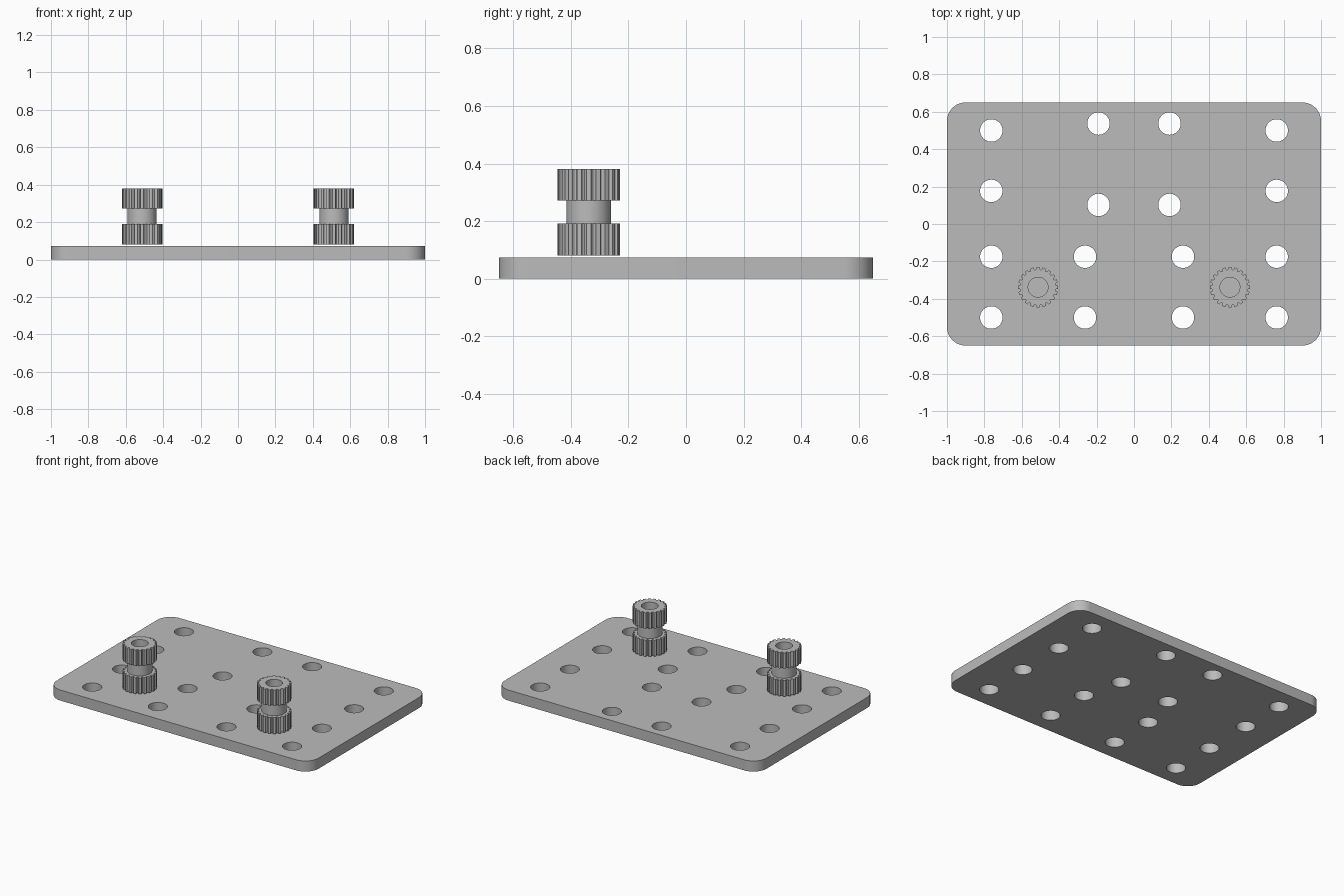
import bpy, bmesh
from math import sin, cos, pi

cube = bpy.data.objects.get("Cube")
if cube:
    bpy.data.objects.remove(cube, do_unlink=True)

GREY = (0.5, 0.5, 0.5, 1)
grey = bpy.data.materials.new("plain grey")
grey.use_nodes = True
grey.diffuse_color = GREY
for node in grey.node_tree.nodes:
    if node.type == 'BSDF_PRINCIPLED':
        node.inputs["Base Color"].default_value = GREY


def make_object(name, bm, location=(0, 0, 0)):
    bmesh.ops.recalc_face_normals(bm, faces=bm.faces[:])
    mesh = bpy.data.meshes.new(name)
    bm.to_mesh(mesh)
    bm.free()
    mesh.materials.append(grey)
    obj = bpy.data.objects.new(name, mesh)
    obj.location = location
    bpy.context.collection.objects.link(obj)
    return obj


def activate(obj):
    bpy.ops.object.select_all(action='DESELECT')
    obj.select_set(True)
    bpy.context.view_layer.objects.active = obj


def prism(bm, outline, bottom, top):
    """Closed solid standing on an outline of x, y points."""
    face = bm.faces.new([bm.verts.new((x, y, bottom)) for x, y in outline])
    result = bmesh.ops.extrude_face_region(bm, geom=[face], use_keep_orig=True)
    verts = [v for v in result["geom"] if isinstance(v, bmesh.types.BMVert)]
    bmesh.ops.translate(bm, verts=verts, vec=(0, 0, top - bottom))


def circle(cx, cy, radius, count):
    return [(cx + radius * cos(2 * pi * i / count),
             cy + radius * sin(2 * pi * i / count)) for i in range(count)]


# Base plate with rounded corners
THICK, HALF_X, HALF_Y, CORNER = 0.073, 1.0, 0.65, 0.1
outline = []
for k, (sx, sy) in enumerate([(1, 1), (-1, 1), (-1, -1), (1, -1)]):
    for i in range(13):
        a = (k + i / 12) * pi / 2
        outline.append((sx * (HALF_X - CORNER) + CORNER * cos(a),
                        sy * (HALF_Y - CORNER) + CORNER * sin(a)))
bm = bmesh.new()
prism(bm, outline, 0, THICK)
plate = make_object("base_plate", bm)

# Mirrored mounting holes, cut through the plate
columns = [(0.763, (0.5, 0.177, -0.175, -0.5)),
           (0.19, (0.537, 0.102)),
           (0.262, (-0.175, -0.5))]
bm = bmesh.new()
for x, rows in columns:
    for y in rows:
        for side in (-1, 1):
            prism(bm, circle(side * x, y, 0.06, 48), -0.1, 0.2)
cutter = make_object("hole_cutter", bm)
cutter.hide_render = True
cut = plate.modifiers.new("holes", 'BOOLEAN')
cut.operation = 'DIFFERENCE'
cut.solver = 'EXACT'
cut.object = cutter
activate(plate)
bpy.ops.object.modifier_apply(modifier=cut.name)
bpy.data.objects.remove(cutter, do_unlink=True)
bpy.ops.object.shade_smooth_by_angle()

# Twin toothed pulleys: each is a loft of round and toothed rings
TEETH, TIP, ROOT, HUB, BORE = 20, 0.108, 0.094, 0.078, 0.053
tooth = [(0, TIP), (0.25, TIP), (0.5, TIP), (0.56, 0.098),
         (0.65, ROOT + 0.001), (0.75, ROOT), (0.85, ROOT + 0.001), (0.94, 0.098)]
samples = [(2 * pi * (n + t - 0.25) / TEETH, r)
           for n in range(TEETH) for t, r in tooth]
toothed = [r for a, r in samples]


def plain(radius):
    return [radius] * len(samples)


def make_pulley(name, x, y):
    levels = [(plain(BORE), 0.08), (toothed, 0.08), (toothed, 0.191),
              (plain(HUB), 0.191), (plain(HUB), 0.272),
              (toothed, 0.272), (toothed, 0.381), (plain(BORE), 0.381)]
    bm = bmesh.new()
    rings = [[bm.verts.new((r * cos(a), r * sin(a), z))
              for (a, _), r in zip(samples, radii)] for radii, z in levels]
    count = len(samples)
    for k, low in enumerate(rings):
        high = rings[(k + 1) % len(rings)]
        for i in range(count):
            j = (i + 1) % count
            bm.faces.new((low[i], low[j], high[j], high[i]))
    pulley = make_object(name, bm, (x, y, 0))
    activate(pulley)
    bpy.ops.object.shade_smooth_by_angle()


make_pulley("left_pulley", 0.513, -0.338)
make_pulley("right_pulley", -0.513, -0.338)
